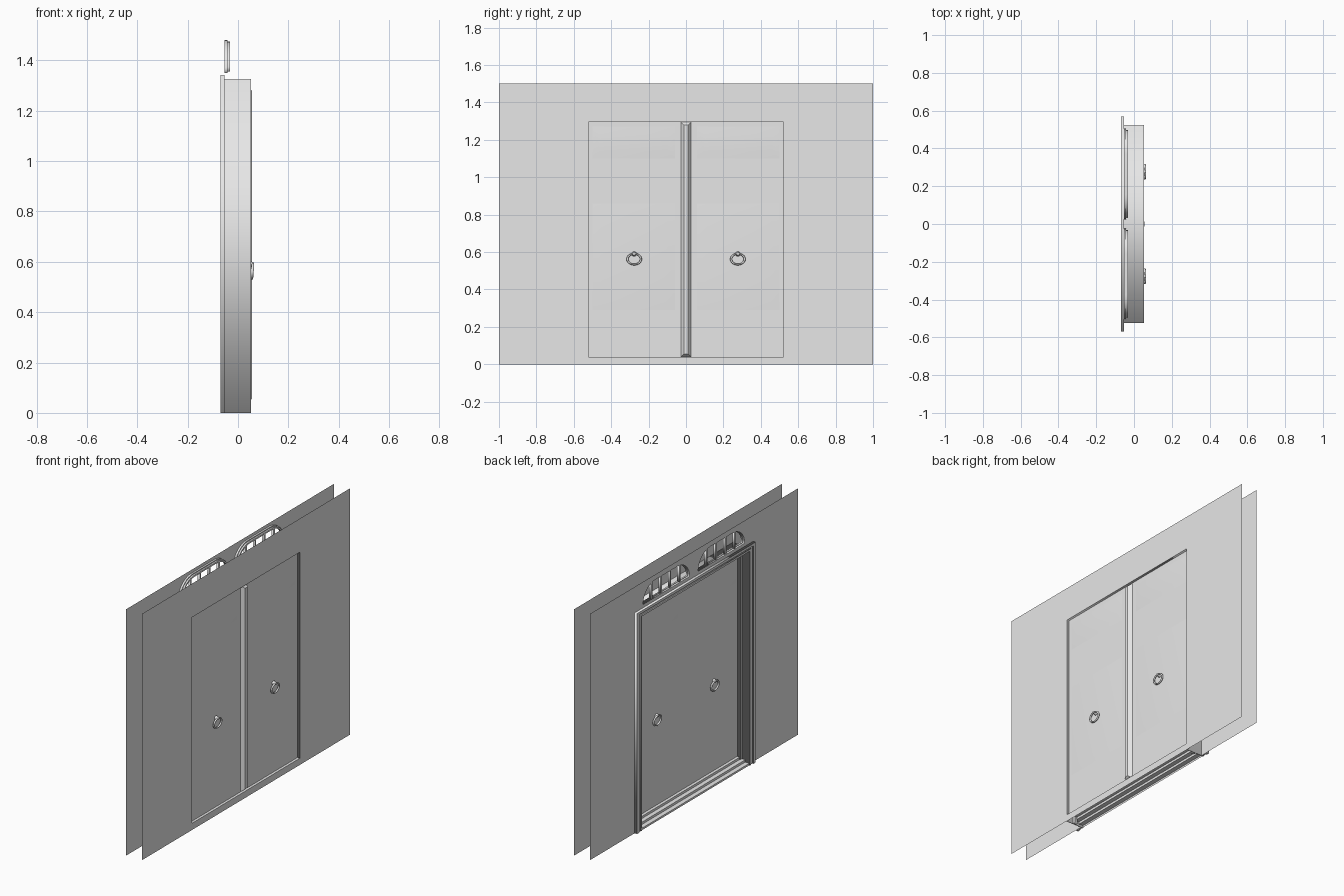
import bpy, bmesh, math
from mathutils import Matrix, Vector

if "Cube" in bpy.data.objects:
    bpy.data.objects.remove(bpy.data.objects["Cube"], do_unlink=True)

grey = bpy.data.materials.new("plain_grey")
grey.use_nodes = True
grey.diffuse_color = (0.8, 0.8, 0.8, 1)
grey.node_tree.nodes["Principled BSDF"].inputs["Base Color"].default_value = (0.8, 0.8, 0.8, 1)

# Local x, y, z become world y, z, x, so outlines are drawn in (y, z)
STAND = Matrix(((0, 0, 1, 0), (1, 0, 0, 0), (0, 1, 0, 0), (0, 0, 0, 1)))
BACK, FRONT = -0.053, 0.053      # the two wall skins
HALF, HEAD = 0.525, 1.325        # door lining


def add(name, mesh, smooth=False):
    obj = bpy.data.objects.new(name, mesh)
    bpy.context.collection.objects.link(obj)
    mesh.materials.clear()
    mesh.materials.append(grey)
    if smooth:
        bpy.ops.object.select_all(action='DESELECT')
        obj.select_set(True)
        bpy.context.view_layer.objects.active = obj
        bpy.ops.object.shade_smooth_by_angle(angle=math.radians(40))
    return obj


def slab(name, loops, x0, x1):
    """Outline with holes, spanning x0 to x1 (flat sheet when equal)."""
    curve = bpy.data.curves.new(name, 'CURVE')
    curve.dimensions = '2D'
    curve.fill_mode = 'BOTH'
    curve.extrude = (x1 - x0) / 2
    for loop in loops:
        spline = curve.splines.new('POLY')
        spline.points.add(len(loop) - 1)
        for point, (y, z) in zip(spline.points, loop):
            point.co = (y, z, 0, 1)
        spline.use_cyclic_u = True
    temp = bpy.data.objects.new(name + "_outline", curve)
    bpy.context.collection.objects.link(temp)
    bpy.context.view_layer.update()
    mesh = bpy.data.meshes.new_from_object(temp.evaluated_get(bpy.context.evaluated_depsgraph_get()))
    bpy.data.objects.remove(temp, do_unlink=True)
    mesh.transform(Matrix.Translation(((x0 + x1) / 2, 0, 0)) @ STAND)
    return add(name, mesh)


def rect(y0, y1, z0, z1):
    return [(y0, z0), (y1, z0), (y1, z1), (y0, z1)]


def portal(half, top, outer_half, outer_top):
    """Upside-down U outline."""
    return [(-outer_half, 0), (-half, 0), (-half, top), (half, top),
            (half, 0), (outer_half, 0), (outer_half, outer_top), (-outer_half, outer_top)]


def arch(cy, half, z0, z1, shoulder=0.13):
    """Flat bottom, rounded shoulders."""
    right = []
    for i in range(11):
        a = math.pi / 2 * i / 10
        right.append((half - shoulder + shoulder * math.cos(a), z0 + (z1 - z0) * math.sin(a)))
    pts = right + [(-y, z) for y, z in reversed(right)]
    return [(cy + y, z) for y, z in pts]


def raised_plate(name, y0, y1, z0, z1, x, out, rim):
    """Shallow panel whose field rises gently from the door face."""
    bm = bmesh.new()
    low = [bm.verts.new((x, y, z)) for y, z in rect(y0, y1, z0, z1)]
    top = [bm.verts.new((x + out, y, z)) for y, z in rect(y0 + rim, y1 - rim, z0 + rim, z1 - rim)]
    bm.faces.new(top)
    for i in range(4):
        j = (i + 1) % 4
        bm.faces.new((low[i], low[j], top[j], top[i]))
    bmesh.ops.recalc_face_normals(bm, faces=bm.faces)
    mesh = bpy.data.meshes.new(name)
    bm.to_mesh(mesh)
    bm.free()
    add(name, mesh, True)


def sweep(name, profile):
    """Open (x, z) profile extended across the doorway."""
    bm = bmesh.new()
    rows = [[bm.verts.new((x, s * HALF, z)) for x, z in profile] for s in (-1, 1)]
    for i in range(len(profile) - 1):
        bm.faces.new((rows[0][i], rows[0][i + 1], rows[1][i + 1], rows[1][i]))
    mesh = bpy.data.meshes.new(name)
    bm.to_mesh(mesh)
    bm.free()
    add(name, mesh)


def ring_handle(name, y, x, out):
    """Pull ring hanging from a round boss; out is +1 or -1 along x."""
    bpy.ops.mesh.primitive_torus_add(major_radius=0.036, minor_radius=0.0055,
                                     major_segments=32, minor_segments=10,
                                     location=(x + out * 0.009, y, 0.562),
                                     rotation=(0, math.radians(90 + out * 4), 0))
    ring = bpy.context.object
    ring.name = name + "_ring"
    ring.scale = (0.8, 1, 1)
    ring.data.materials.append(grey)
    bpy.ops.object.shade_smooth_by_angle(angle=math.radians(40))
    bpy.ops.mesh.primitive_cone_add(vertices=16, radius1=0.013, radius2=0.007, depth=0.02,
                                    location=(x + out * 0.006, y, 0.59),
                                    rotation=(0, out * math.pi / 2, 0))
    boss = bpy.context.object
    boss.name = name + "_boss"
    boss.data.materials.append(grey)
    bpy.ops.object.shade_smooth_by_angle(angle=math.radians(40))


# Wall skins: one with a door hole, one with a doorway notch and two arched lights
lights = [arch(c, 0.24, 1.35, 1.48) for c in (-0.265, 0.265)]
slab("handle_side_wall", [rect(-1, 1, 0, 1.5), rect(-0.52, 0.52, 0.04, 1.295)], FRONT, FRONT)
slab("frame_side_wall", [portal(HALF, HEAD, 1, 1.5)] + lights, BACK, BACK)

# Door lining, stop and trim
slab("door_lining", [portal(0.52, 1.297, HALF, HEAD)], BACK, FRONT - 0.001)
slab("door_stop", [portal(0.505, 1.285, 0.52, 1.297)], -0.012, 0.008)
slab("door_trim", [portal(0.522, 1.31, 0.565, 1.34)], -0.063, BACK)
slab("trim_outer_bead", [portal(0.548, 1.327, 0.57, 1.342)], -0.07, BACK)
slab("trim_inner_bead", [portal(0.518, 1.305, 0.53, 1.317)], -0.067, BACK)

# Stepped sill, folded from one strip
sweep("stepped_sill", [(-0.063, 0), (-0.063, 0.012), (-0.035, 0.012), (-0.035, 0.026),
                       (-0.008, 0.026), (-0.008, 0.04), (FRONT - 0.001, 0.04), (FRONT - 0.001, 0)])

# Double doors with shallow panels and ring handles on both faces
DOOR_IN, DOOR_OUT = 0.01, 0.036
for side, s in (("left", 1), ("right", -1)):
    def span(a, b):
        return sorted((s * a, s * b))
    slab(side + "_door", [rect(*span(0.0005, 0.52), 0.04, 1.297)], DOOR_IN, DOOR_OUT)
    for face, x, out in (("outer", DOOR_OUT, 1), ("inner", DOOR_IN, -1)):
        label = side + "_" + face
        raised_plate(label + "_upper_panel", *span(0.06, 0.5), 1.1, 1.27, x, out * 0.003, 0.04)
        raised_plate(label + "_lower_panel", *span(0.06, 0.5), 0.29, 0.86, x, out * 0.003, 0.05)
    ring_handle(side + "_outer_handle", s * 0.277, 0.048, 1)
    ring_handle(side + "_inner_handle", s * 0.277, DOOR_IN - 0.002, -1)

# Rounded cover strip over the meeting edge of the doors
raised_plate("meeting_strip", -0.028, 0.028, 0.04, 1.295, DOOR_OUT, 0.02, 0.016)

# Arched lights above the door: stepped frame and upright bars
for side, c in (("left", 0.265), ("right", -0.265)):
    slab(side + "_light_frame", [arch(c, 0.24, 1.35, 1.48), arch(c, 0.224, 1.362, 1.468, 0.118)],
         BACK, -0.042)
    slab(side + "_light_bead", [arch(c, 0.232, 1.356, 1.474, 0.125), arch(c, 0.22, 1.366, 1.464, 0.114)],
         -0.042, -0.032)
    for i in range(4):
        y = c + (i - 1.5) * 0.09
        top = 1.47 if i in (1, 2) else 1.465
        slab(f"{side}_light_bar_{i + 1}", [rect(y - 0.006, y + 0.006, 1.358, top)], -0.05, -0.036)
